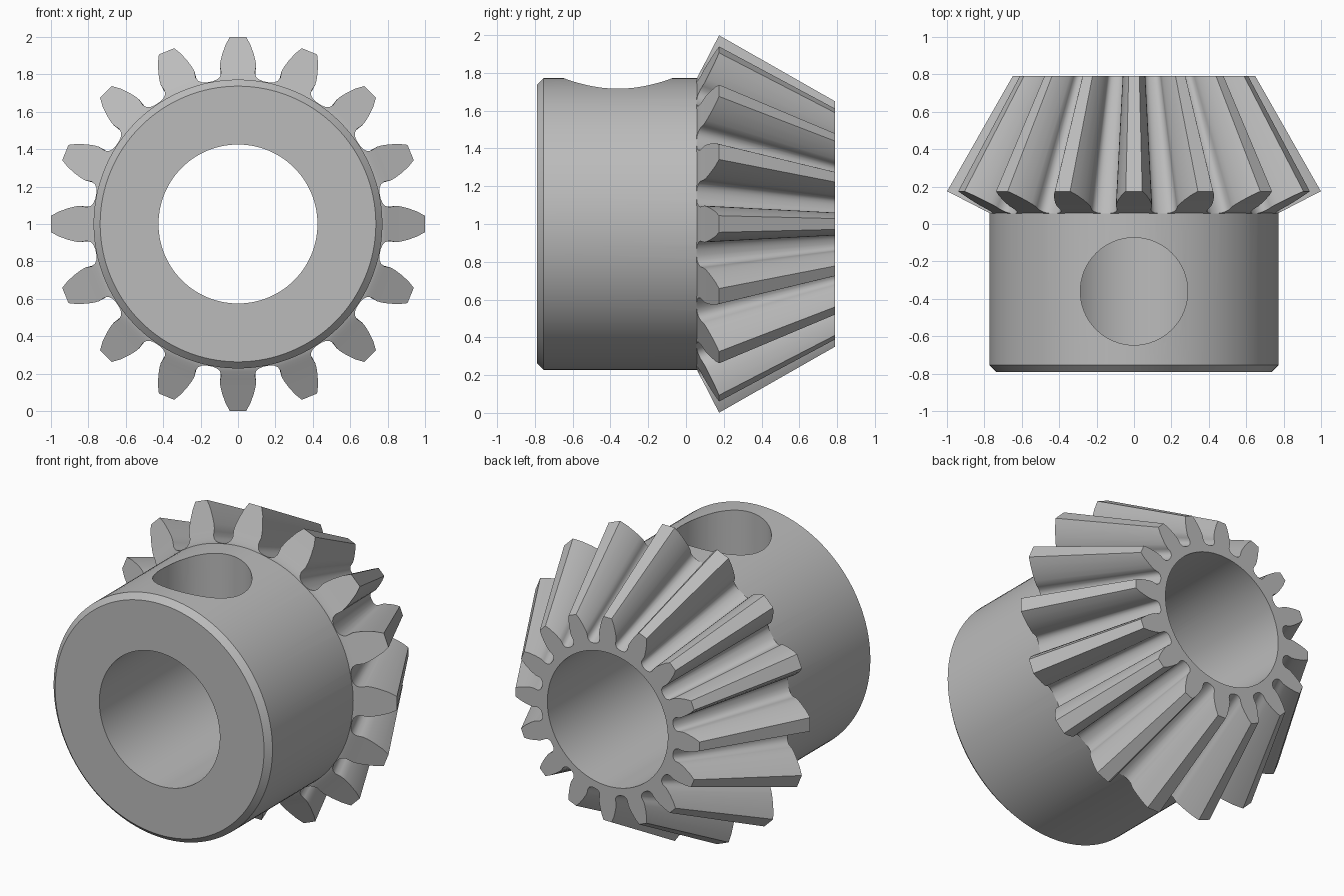
import bpy, bmesh
from math import sin, cos, asin, pi, radians
from mathutils import Matrix

cube = bpy.data.objects.get("Cube")
if cube:
    bpy.data.objects.remove(cube, do_unlink=True)

TEETH = 16
APEX = 1.93          # y where all tooth lines converge
BACK = 0.79          # flat back face
ROOT_R, ROOT_Y = 0.775, 0.056
TIP_Y = 0.175

steel = bpy.data.materials.new("plain grey")
steel.use_nodes = True
grey = (0.5, 0.5, 0.5, 1)
steel.diffuse_color = grey
steel.node_tree.nodes["Principled BSDF"].inputs["Base Color"].default_value = grey


def finish(bm, name):
    bmesh.ops.recalc_face_normals(bm, faces=bm.faces)
    mesh = bpy.data.meshes.new(name)
    bm.to_mesh(mesh)
    bm.free()
    obj = bpy.data.objects.new(name, mesh)
    mesh.materials.append(steel)
    bpy.context.collection.objects.link(obj)
    return obj


def polar(bm, r, angle, y):
    return bm.verts.new((r * sin(angle), y, 1 + r * cos(angle)))


def lathe(name, profile, segments=128):
    """Closed solid turned around the shaft axis from (radius, y) points."""
    bm = bmesh.new()
    rings = [[polar(bm, r, 2 * pi * i / segments, y) for i in range(segments)]
             for r, y in profile]
    for a, b in zip(rings, rings[1:]):
        for i in range(segments):
            j = (i + 1) % segments
            bm.faces.new((a[i], a[j], b[j], b[i]))
    bm.faces.new(rings[0])
    bm.faces.new(rings[-1])
    return finish(bm, name)


def toothed_cone(name):
    # Half tooth from root fillet to tip: (half width, radius)
    flank = [(.135, ROOT_R), (.112, .781), (.097, .793), (.09, .812),
             (.094, .835), (.097, .85), (.094, .875), (.085, .91),
             (.067, .96), (.044, 1.0)]
    n = len(flank)
    bm = bmesh.new()
    front, back = [], []
    for t in range(TEETH):
        mid = 2 * pi * t / TEETH
        outline = [(-w, r) for w, r in flank] + [(w, r) for w, r in reversed(flank)]
        for w, r in outline:
            angle = mid + asin(w / r)
            y = ROOT_Y + (r - ROOT_R) / (1 - ROOT_R) * (TIP_Y - ROOT_Y)
            shrink = (APEX - BACK) / (APEX - y)
            front.append(polar(bm, r, angle, y))
            back.append(polar(bm, r * shrink, angle, BACK))
    total = len(front)
    # Flanks, tips and roots
    for i in range(total):
        j = (i + 1) % total
        bm.faces.new((front[i], front[j], back[j], back[i]))
    # Tooth end faces and the discs between them
    for loop in (front, back):
        disc = []
        for t in range(TEETH):
            tooth = loop[t * 2 * n:(t + 1) * 2 * n]
            disc += [tooth[0], tooth[-1]]
            for k in range(n - 1):
                bm.faces.new((tooth[k], tooth[k + 1], tooth[-2 - k], tooth[-1 - k]))
        bm.faces.new(disc)
    return finish(bm, name)


def boolean(target, other, operation):
    mod = target.modifiers.new(operation.lower(), 'BOOLEAN')
    mod.operation = operation
    mod.solver = 'EXACT'
    mod.object = other
    bpy.context.view_layer.update()
    bpy.context.view_layer.objects.active = target
    bpy.ops.object.modifier_apply(modifier=mod.name)
    bpy.data.objects.remove(other, do_unlink=True)


# Chamfered hub, with a nose buried inside the toothed cone
gear = lathe("bevel_gear", [(.737, -.79), (.772, -.755), (.772, .062), (.5, .3)])
boolean(gear, toothed_cone("teeth"), 'UNION')

# Shaft bore right through
boolean(gear, lathe("bore_cutter", [(.425, -1), (.425, 1)]), 'DIFFERENCE')

# Set screw hole from the top into the bore
bm = bmesh.new()
bmesh.ops.create_cone(bm, cap_ends=True, segments=64, radius1=.287, radius2=.287,
                      depth=1.2, matrix=Matrix.Translation((0, -.36, 1.6)))
boolean(gear, finish(bm, "screw_hole_cutter"), 'DIFFERENCE')

# Smooth curved faces, sharp edges kept
bpy.ops.object.select_all(action='DESELECT')
gear.select_set(True)
bpy.context.view_layer.objects.active = gear
bpy.ops.object.shade_smooth_by_angle(angle=radians(34))
